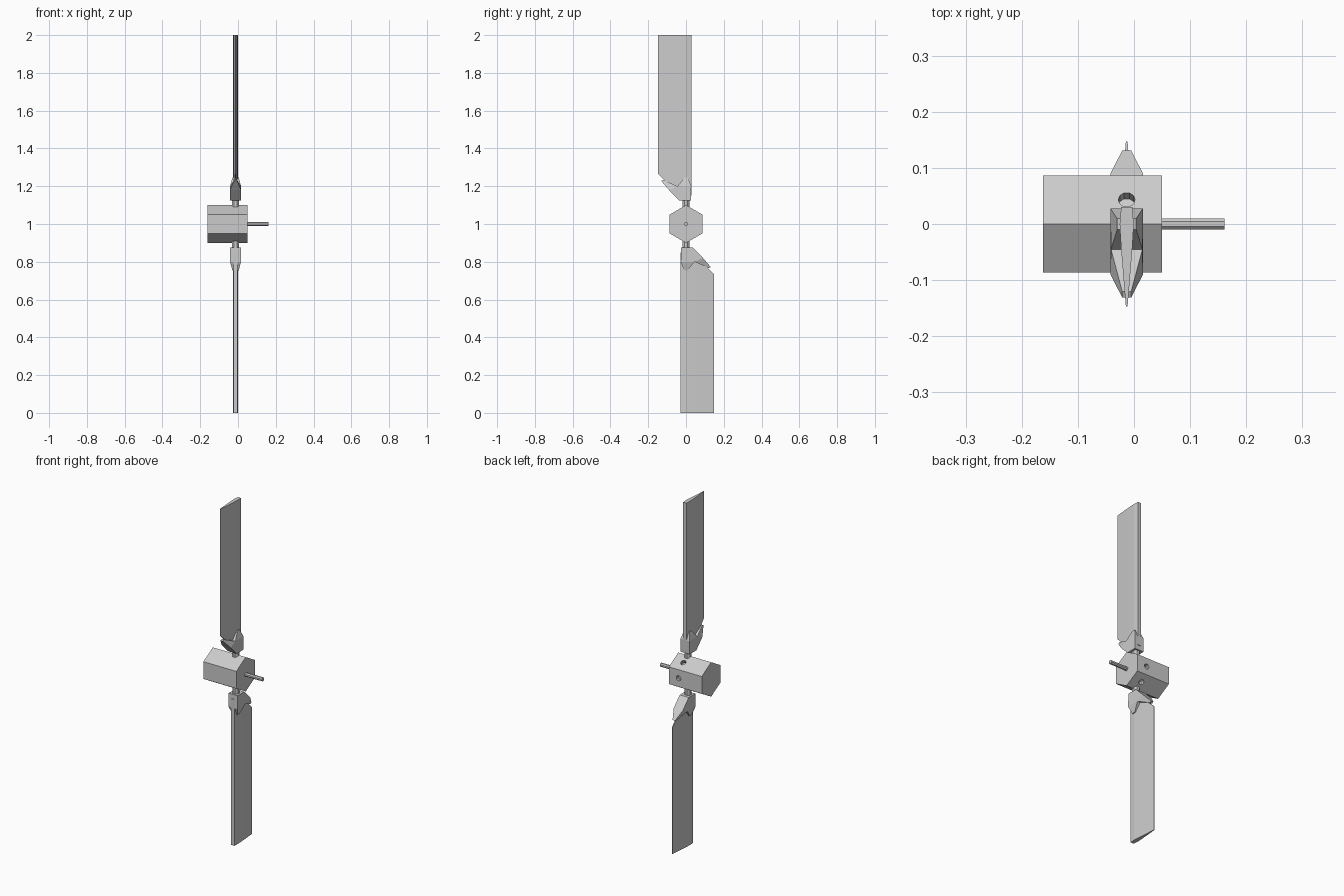
import bpy, bmesh, math
from mathutils import Matrix, Vector

if "Cube" in bpy.data.objects:
    bpy.data.objects.remove(bpy.data.objects["Cube"])

grey = bpy.data.materials.new("light grey")
grey.diffuse_color = (0.6, 0.6, 0.6, 1)
grey.use_nodes = True
grey.node_tree.nodes["Principled BSDF"].inputs["Base Color"].default_value = grey.diffuse_color
CX = -0.013  # rotor plane


def make(name, verts, faces):
    me = bpy.data.meshes.new(name)
    me.from_pydata(verts, [], faces)
    bm = bmesh.new()
    bm.from_mesh(me)
    bmesh.ops.recalc_face_normals(bm, faces=bm.faces)
    bm.to_mesh(me)
    bm.free()
    me.materials.append(grey)
    ob = bpy.data.objects.new(name, me)
    bpy.context.collection.objects.link(ob)
    return ob


def prism(name, sides, r, a, b, start=0.0):
    """Regular prism running from point a to point b."""
    a, b = Vector(a), Vector(b)
    rot = (b - a).to_track_quat('Z', 'Y').to_matrix()
    ring = [rot @ Vector((r * math.cos(start + math.tau * i / sides),
                          r * math.sin(start + math.tau * i / sides), 0)) for i in range(sides)]
    verts = [a + p for p in ring] + [b + p for p in ring]
    faces = [(i, (i + 1) % sides, sides + (i + 1) % sides, sides + i) for i in range(sides)]
    faces += [tuple(range(sides)), tuple(range(sides, 2 * sides))]
    return make(name, verts, faces)


# Hexagonal hub with an edge at the top
hexagon = [(0.1 * math.sin(math.tau * i / 6), 1 + 0.1 * math.cos(math.tau * i / 6)) for i in range(6)]
hub = make("hub", [(x, y, z) for x in (-0.162, 0.05) for y, z in hexagon],
           [(i, (i + 1) % 6, 6 + (i + 1) % 6, 6 + i) for i in range(6)]
           + [tuple(range(6)), tuple(range(6, 12))])

# Shallow sockets in the rear faces of the hub
for k, ang in enumerate((-60, 0, 60)):
    d = Vector((0, math.cos(math.radians(ang)), math.sin(math.radians(ang))))
    c = Vector((CX, 0, 1))
    cutter = prism(f"socket_cutter_{k}", 10, 0.015, c + d * 0.065, c + d * 0.12)
    cutter.hide_render = True
    cutter.hide_set(True)
    mod = hub.modifiers.new("socket", 'BOOLEAN')
    mod.operation = 'DIFFERENCE'
    mod.solver = 'EXACT'
    mod.object = cutter

# Drive shaft
prism("shaft", 8, 0.011, (0.04, 0, 1), (0.161, 0, 1), math.pi / 8)

# Holder outline: y, height above the axis, half thickness
HOLDER = [(0.026, 0.124, 0.029), (0.028, 0.20, 0.029), (0.01, 0.245, 0.017), (-0.01, 0.245, 0.017),
          (-0.045, 0.20, 0.028), (-0.12, 0.233, 0.008), (-0.131, 0.228, 0.008),
          (-0.09, 0.18, 0.029), (-0.035, 0.124, 0.029)]
PANELS = [(0, 1, 4, 8), (1, 2, 3, 4), (4, 5, 6, 7), (4, 7, 8)]
# Blade outline split at its thickest line: blunt leading edge to thin trailing edge
BLADE = [(0.03, 0.15, 0.010), (0.0, 0.15, 0.0125), (-0.05, 0.17, 0.0095), (-0.147, 0.265, 0.0015)]


def place(ob, half):
    if half:  # opposite side, half a turn about the shaft
        ob.data.transform(Matrix.Translation((0, 0, 1)) @ Matrix.Rotation(math.pi, 4, 'X')
                          @ Matrix.Translation((0, 0, -1)))


for half, side in enumerate(("upper", "lower")):
    n = len(HOLDER)
    verts = [(CX + s * t, y, 1 + z) for s in (-1, 1) for y, z, t in HOLDER]
    faces = PANELS + [tuple(n + i for i in f) for f in PANELS]
    faces += [(i, (i + 1) % n, n + (i + 1) % n, n + i) for i in range(n)]
    place(make(side + "_holder", verts, faces), half)

    # Stem between hub and holder
    place(prism(side + "_stem", 8, 0.02, (CX, 0, 1.07), (CX, 0, 1.15), math.pi / 8), half)

    # Blade: one closed section swept from the slanted root to the flat tip
    loop = BLADE + [(y, z, -t) for y, z, t in reversed(BLADE)]
    n = len(loop)
    verts = [(CX + t, y, 1 + z) for y, z, t in loop] + [(CX + t, y, 2) for y, z, t in loop]
    faces = [(i, (i + 1) % n, n + (i + 1) % n, n + i) for i in range(n)]
    for o in (0, n):
        faces += [(o + i, o + i + 1, o + n - 2 - i, o + n - 1 - i) for i in range(3)]
    place(make(side + "_blade", verts, faces), half)
